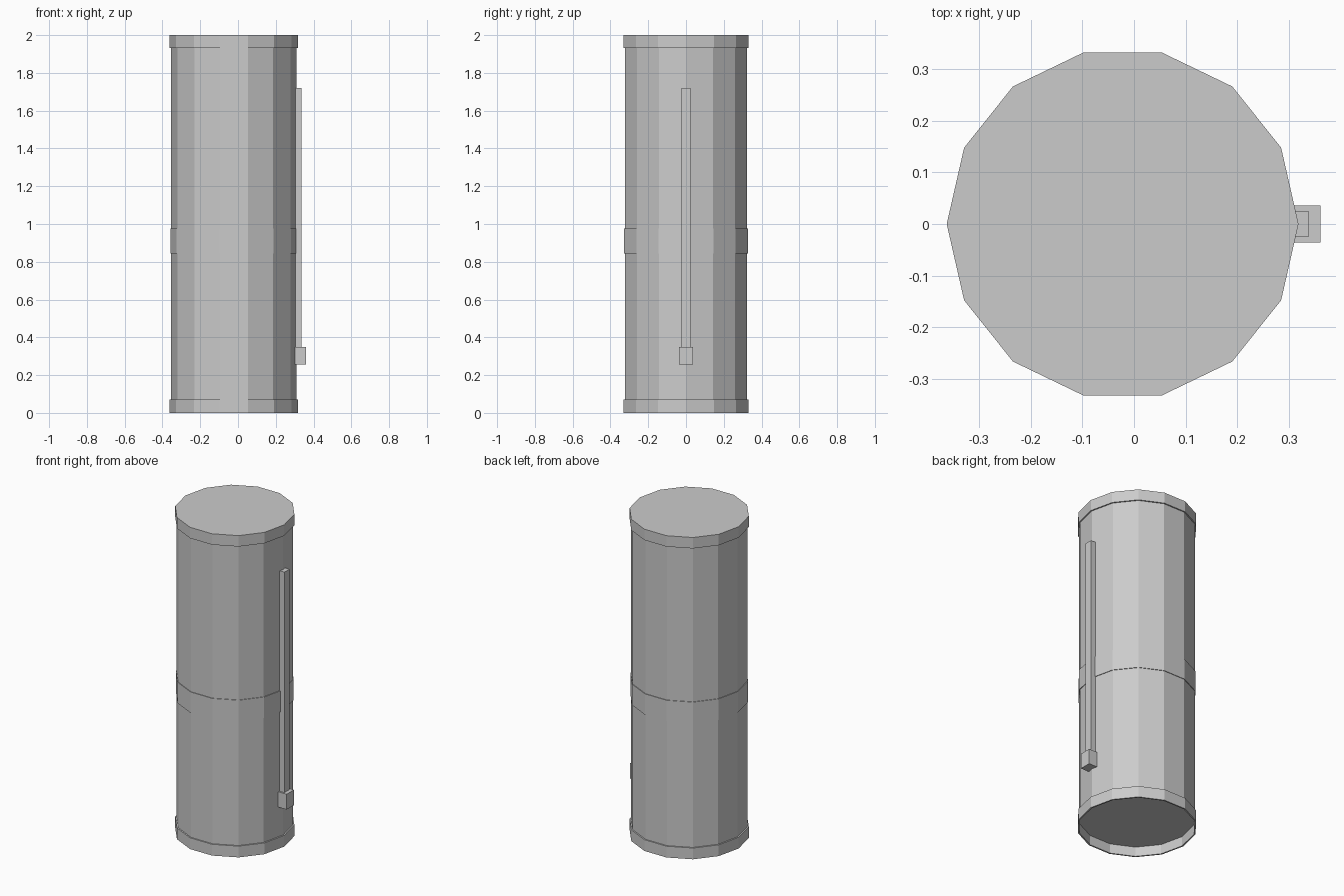
import bpy, bmesh, math

if "Cube" in bpy.data.objects:
    bpy.data.objects.remove(bpy.data.objects["Cube"])

SIDES = 14
CX = -0.022  # cylinder axis, offset by the side bar

grey = bpy.data.materials.new("light grey")
grey.diffuse_color = (0.6, 0.6, 0.6, 1)
grey.use_nodes = True
grey.node_tree.nodes["Principled BSDF"].inputs["Base Color"].default_value = grey.diffuse_color


def make_object(name, bm):
    bmesh.ops.recalc_face_normals(bm, faces=bm.faces)
    mesh = bpy.data.meshes.new(name)
    bm.to_mesh(mesh)
    bm.free()
    mesh.materials.append(grey)
    obj = bpy.data.objects.new(name, mesh)
    bpy.context.collection.objects.link(obj)


def ring(bm, radius, z):
    step = 2 * math.pi / SIDES
    return [bm.verts.new((CX + radius * math.cos(i * step), radius * math.sin(i * step), z))
            for i in range(SIDES)]


def lathe(name, profile, closed=False):
    """Revolve (radius, z) pairs; ends are capped unless the profile is closed."""
    bm = bmesh.new()
    rings = [ring(bm, r, z) for r, z in profile]
    pairs = list(zip(rings, rings[1:]))
    if closed:
        pairs.append((rings[-1], rings[0]))
    else:
        bm.faces.new(rings[0])
        bm.faces.new(rings[-1])
    for a, b in pairs:
        for i in range(SIDES):
            j = (i + 1) % SIDES
            bm.faces.new((a[i], a[j], b[j], b[i]))
    make_object(name, bm)


def box(name, x, y, z):
    bm = bmesh.new()
    bmesh.ops.create_cube(bm, size=1)
    for v in bm.verts:
        v.co = [lo + (c + 0.5) * (hi - lo) for c, (lo, hi) in zip(v.co, (x, y, z))]
    make_object(name, bm)


# Main tube, with its floor recessed inside the bottom collar
lathe("body", [(0.332, 0.06), (0.332, 1.95)])

# Collars and band
lathe("bottom_collar", [(0.34, 0), (0.34, 0.07), (0.331, 0.07), (0.331, 0)], closed=True)
lathe("middle_band", [(0.336, 0.845), (0.336, 0.975)])
lathe("top_cap", [(0.34, 1.932), (0.34, 2.0)])

# Side bar and its foot block
box("side_bar", (0.295, 0.337), (-0.025, 0.025), (0.30, 1.72))
box("bar_block", (0.295, 0.36), (-0.036, 0.036), (0.255, 0.35))
